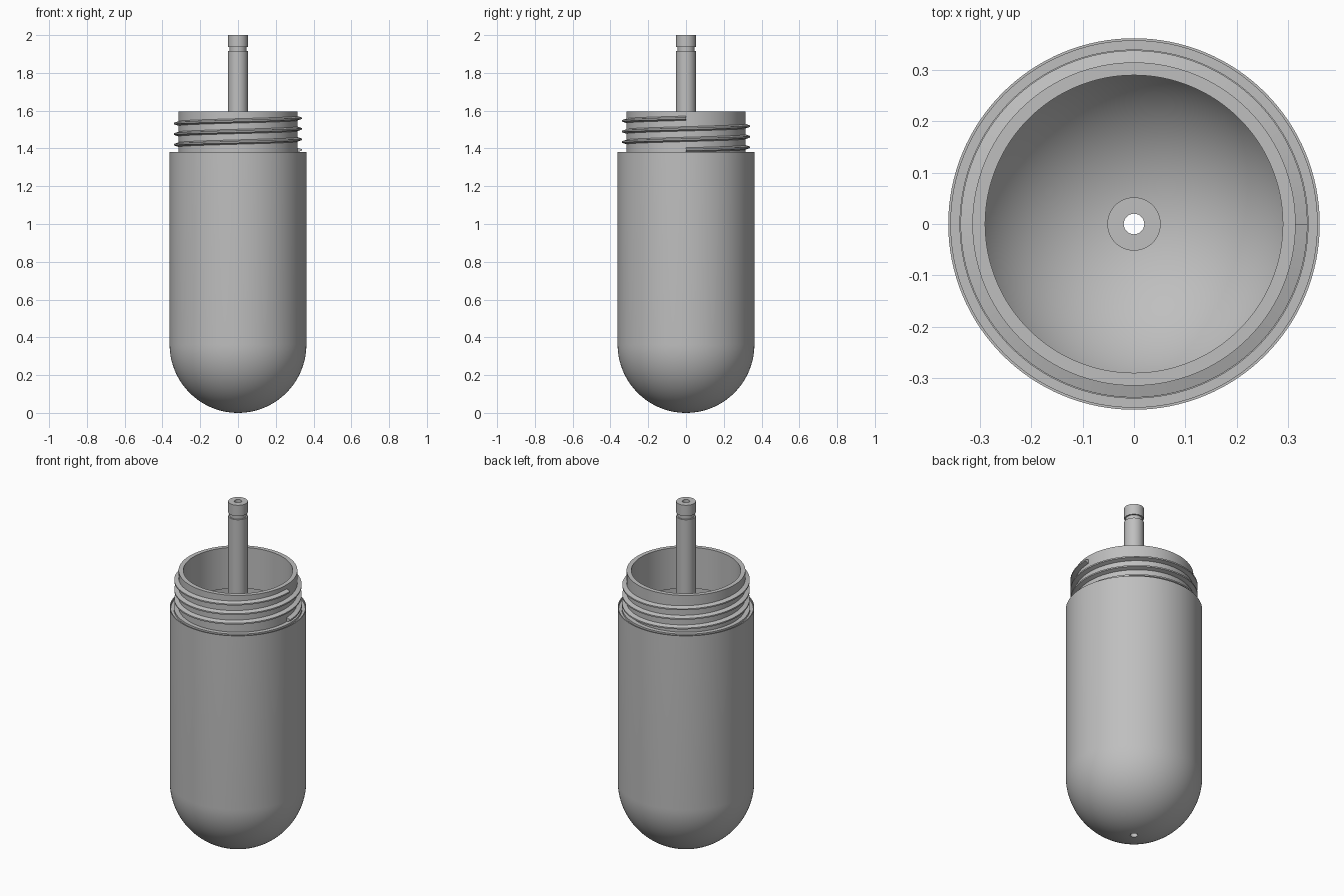
import bpy
import bmesh
from math import sin, cos, pi, asin, radians

cube = bpy.data.objects.get("Cube")
if cube:
    bpy.data.objects.remove(cube, do_unlink=True)

SEGMENTS = 128
R_BODY, R_CAVITY, R_NECK, R_MOUTH = 0.362, 0.335, 0.315, 0.29
R_STEM, R_BORE = 0.052, 0.02
Z_SHOULDER, Z_RIM, Z_TOP = 1.38, 1.595, 2.0

grey = bpy.data.materials.new("plain_grey")
grey.use_nodes = True
colour = (0.52, 0.52, 0.52, 1)
grey.diffuse_color = colour
grey.node_tree.nodes["Principled BSDF"].inputs["Base Color"].default_value = colour


def finish(name, bm):
    """Turn a bmesh into a smooth-shaded object with sharp edges kept."""
    bmesh.ops.recalc_face_normals(bm, faces=bm.faces)
    mesh = bpy.data.meshes.new(name)
    bm.to_mesh(mesh)
    bm.free()
    mesh.materials.append(grey)
    obj = bpy.data.objects.new(name, mesh)
    bpy.context.collection.objects.link(obj)
    bpy.ops.object.select_all(action="DESELECT")
    obj.select_set(True)
    bpy.context.view_layer.objects.active = obj
    bpy.ops.object.shade_smooth_by_angle(angle=radians(30))
    return obj


def bridge(bm, rings, closed):
    """Skin a row of closed cross-sections with quads."""
    count = len(rings[0])
    for i in range(len(rings) if closed else len(rings) - 1):
        a, b = rings[i], rings[(i + 1) % len(rings)]
        for j in range(count):
            k = (j + 1) % count
            bm.faces.new((a[j], a[k], b[k], b[j]))


def section(bm, profile, angle, rise=0):
    return [bm.verts.new((r * cos(angle), r * sin(angle), z + rise))
            for r, z in profile]


def lathe(name, profile):
    bm = bmesh.new()
    rings = [section(bm, profile, 2 * pi * i / SEGMENTS) for i in range(SEGMENTS)]
    bridge(bm, rings, True)
    return finish(name, bm)


def dome(radius, r_start, steps=28):
    """Quarter arc from the bore out to the straight wall."""
    start = asin(r_start / radius)
    angles = [start + (pi / 2 - start) * i / steps for i in range(steps + 1)]
    return [(radius * sin(a), R_BODY - radius * cos(a)) for a in angles]


# Hollow round-bottomed body with a seal groove in the shoulder and an open neck
shoulder = [(R_BODY, Z_SHOULDER), (0.357, Z_SHOULDER),
            (0.357, Z_SHOULDER - 0.012), (0.34, Z_SHOULDER - 0.012),
            (0.34, Z_SHOULDER), (R_NECK, Z_SHOULDER)]
neck = [(R_NECK, Z_RIM), (R_MOUTH, Z_RIM),
        (R_MOUTH, Z_SHOULDER - 0.025), (R_CAVITY, Z_SHOULDER - 0.025)]
lathe("vessel_body",
      dome(R_BODY, R_BORE) + shoulder + neck + dome(R_CAVITY, R_BORE)[::-1])

# Central tube, bored through, with a retaining groove near its tip
lathe("centre_stem", [
    (R_BORE, 0.012), (R_STEM, 0.012), (R_STEM, 1.915), (0.044, 1.915),
    (0.044, 1.937), (R_STEM, 1.937), (R_STEM, Z_TOP), (R_BORE, Z_TOP)])

# Screw thread: three turns around the neck with flat cut ends
TURNS, PITCH, Z_START = 3, 0.056, 1.392
tooth = [(R_NECK - 0.004, -0.013), (0.338, -0.004),
         (0.338, 0.004), (R_NECK - 0.004, 0.013)]
bm = bmesh.new()
rings = [section(bm, tooth, 2 * pi * i / SEGMENTS, Z_START + PITCH * i / SEGMENTS)
         for i in range(TURNS * SEGMENTS + 1)]
bridge(bm, rings, False)
bm.faces.new(rings[0])
bm.faces.new(rings[-1])
finish("neck_thread", bm)
